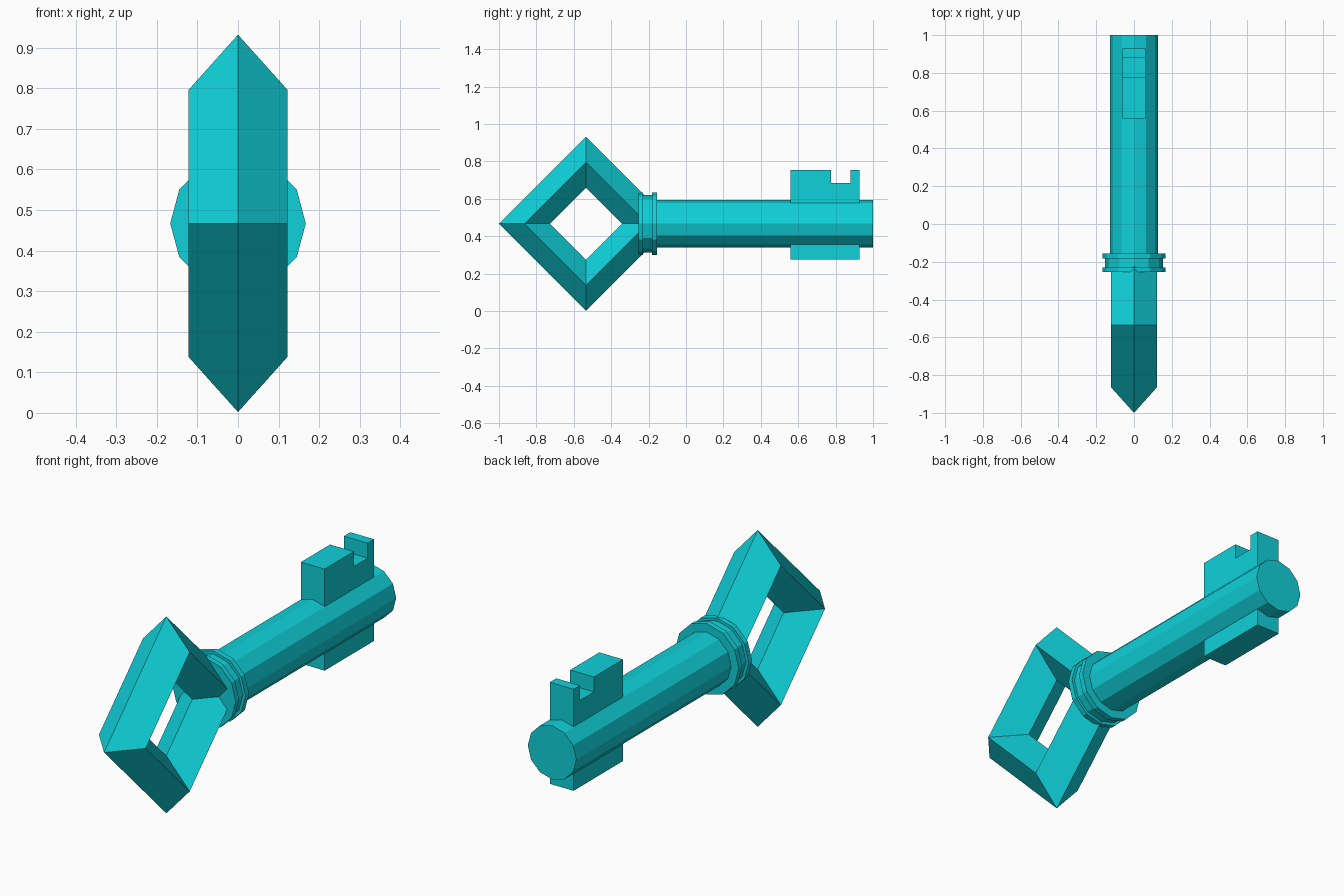
import bpy, bmesh, math

if "Cube" in bpy.data.objects:
    bpy.data.objects.remove(bpy.data.objects["Cube"])

ZC = 0.467  # height of the shaft axis

mat = bpy.data.materials.new("teal")
mat.diffuse_color = (0.005, 0.64, 0.70, 1)
mat.use_nodes = True
mat.node_tree.nodes["Principled BSDF"].inputs["Base Color"].default_value = mat.diffuse_color


def finish(bm, name):
    bmesh.ops.recalc_face_normals(bm, faces=bm.faces)
    mesh = bpy.data.meshes.new(name)
    bm.to_mesh(mesh)
    bm.free()
    mesh.materials.append(mat)
    obj = bpy.data.objects.new(name, mesh)
    bpy.context.collection.objects.link(obj)
    return obj


def lathe(name, profile, sides=12):
    """Turn (radius, y) points around the shaft axis and cap both ends."""
    bm = bmesh.new()
    rings = []
    for r, y in profile:
        angles = [2 * math.pi * i / sides for i in range(sides)]
        rings.append([bm.verts.new((r * math.cos(a), y, ZC + r * math.sin(a))) for a in angles])
    for a, b in zip(rings, rings[1:]):
        for i in range(sides):
            j = (i + 1) % sides
            bm.faces.new((a[i], a[j], b[j], b[i]))
    bm.faces.new(rings[0])
    bm.faces.new(rings[-1])
    return finish(bm, name)


def plate(name, outline, half_width):
    """Extrude a (y, z) outline along x."""
    bm = bmesh.new()
    face = bm.faces.new([bm.verts.new((-half_width, y, z)) for y, z in outline])
    ext = bmesh.ops.extrude_face_region(bm, geom=[face])
    moved = [v for v in ext["geom"] if isinstance(v, bmesh.types.BMVert)]
    bmesh.ops.translate(bm, verts=moved, vec=(2 * half_width, 0, 0))
    return finish(bm, name)


# Diamond-shaped bow: four-sided ring with a diamond cross-section
bpy.ops.mesh.primitive_torus_add(major_segments=4, minor_segments=4,
                                 major_radius=0.329, minor_radius=0.136,
                                 location=(0, -0.535, ZC), rotation=(0, math.pi / 2, 0))
bow = bpy.context.object
bow.name = "bow"
bow.scale.z = 0.122 / 0.136
bow.data.materials.append(mat)

# Shaft and grooved collar
lathe("shaft", [(0.127, -0.2), (0.127, 1.0)])
lathe("collar", [(0.167, -0.255), (0.167, -0.23), (0.153, -0.23),
                 (0.153, -0.182), (0.167, -0.182), (0.167, -0.156)])

# Bit: notched above the shaft, plain below
plate("bit", [(0.559, 0.275), (0.928, 0.275), (0.928, 0.755), (0.88, 0.755),
              (0.88, 0.684), (0.776, 0.684), (0.776, 0.755), (0.559, 0.755)], 0.062)
